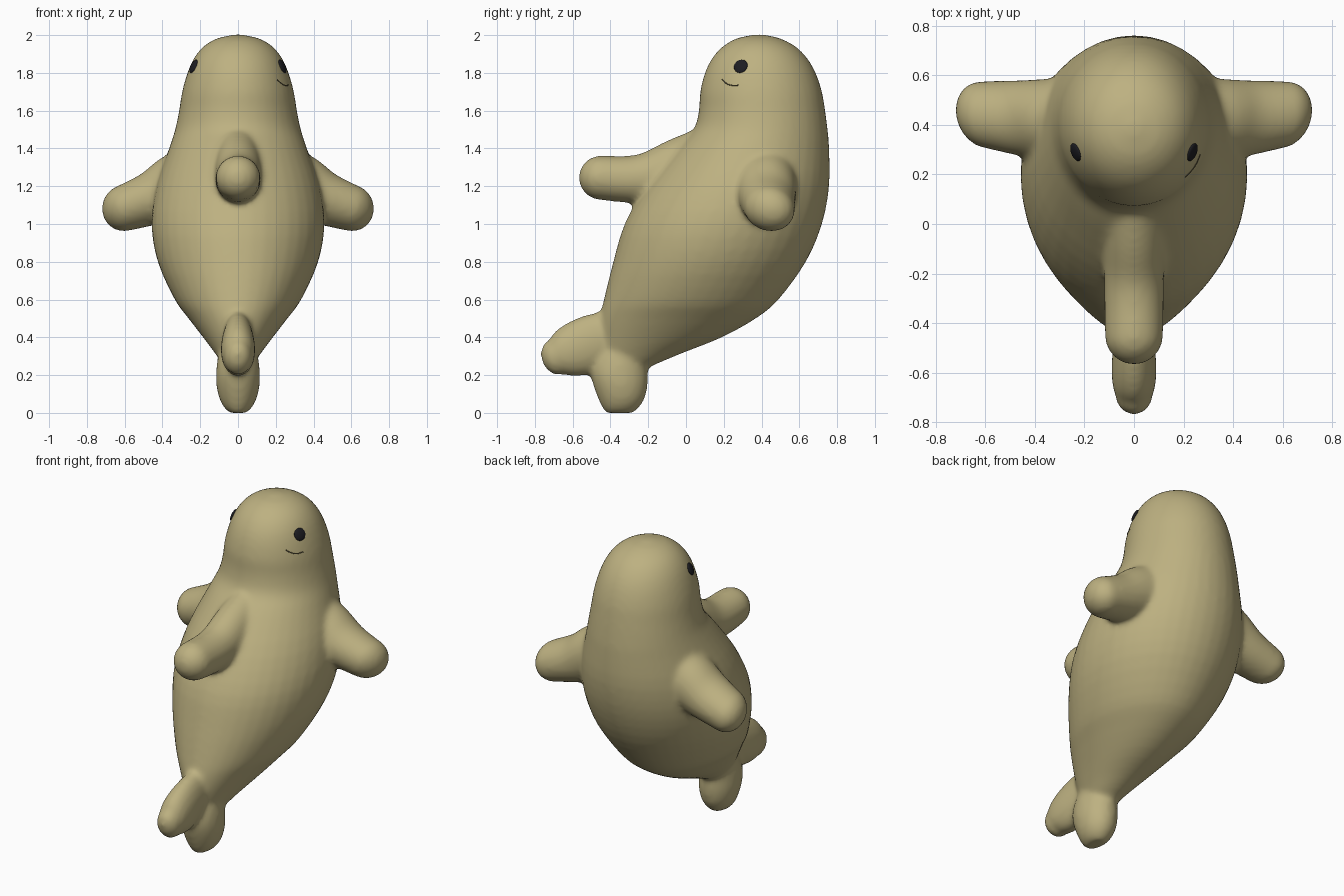
import bpy, bmesh, math
from mathutils import Vector

if "Cube" in bpy.data.objects:
    bpy.data.objects.remove(bpy.data.objects["Cube"])


def material(name, rgb):
    m = bpy.data.materials.new(name)
    m.diffuse_color = (*rgb, 1)
    m.use_nodes = True
    m.node_tree.nodes["Principled BSDF"].inputs["Base Color"].default_value = m.diffuse_color
    return m


SKIN = material("olive skin", (0.51, 0.44, 0.22))
BLACK = material("eye black", (0.012, 0.012, 0.016))
CREASE = material("dark olive crease", (0.12, 0.10, 0.05))


def catmull(a, b, c, d, t):
    return 0.5 * (2 * b + (c - a) * t + (2 * a - 5 * b + 4 * c - d) * t * t
                  + (3 * b - a - 3 * c + d) * t ** 3)


def loft(bm, rings, steps=3, sides=40):
    """Skin elliptical rings (centre, half axis u, half axis v), smoothed along the length."""
    rings = [[Vector(p) for p in r] for r in rings]
    n, fine = len(rings), []
    for i in range(n - 1):
        quad = [rings[max(0, min(n - 1, i + k))] for k in (-1, 0, 1, 2)]
        for s in range(steps):
            fine.append([catmull(*(q[j] for q in quad), s / steps) for j in range(3)])
    fine.append(rings[-1])
    loops = []
    for c, u, v in fine:
        loops.append([bm.verts.new(c + u * math.cos(a) + v * math.sin(a))
                      for a in (2 * math.pi * k / sides for k in range(sides))])
    for a, b in zip(loops, loops[1:]):
        for k in range(sides):
            j = (k + 1) % sides
            bm.faces.new((a[k], a[j], b[j], b[k]))
    bm.faces.new(loops[0][::-1])
    bm.faces.new(loops[-1])


def slices(rows):
    """Horizontal rings from (z, front y, back y, half width)."""
    return [((0, (f + b) / 2, z), (w, 0, 0), (0, (b - f) / 2, 0)) for z, f, b, w in rows]


def limb(stations, side):
    """Rings along a limb from (centre, half side, half thickness), with a round tip."""
    side = Vector(side)
    pts = [Vector(s[0]) for s in stations]
    rings = []
    for i, (c, a, b) in enumerate(stations):
        d = (pts[min(i + 1, len(pts) - 1)] - pts[max(i - 1, 0)]).normalized()
        rings.append((c, side * a, d.cross(side).normalized() * b))
    c, a, b = stations[-1]
    d = (pts[-1] - pts[-2]).normalized()
    up = d.cross(side).normalized()
    for ang in (18, 36, 54, 70, 82):
        s, k = math.sin(math.radians(ang)), math.cos(math.radians(ang))
        rings.append((pts[-1] + d * s * min(a, b), side * a * k, up * b * k))
    return rings


bm = bmesh.new()

# Torso and head
loft(bm, slices([
    (0.23, -0.40, -0.22, 0.05), (0.27, -0.43, -0.13, 0.09), (0.32, -0.45, -0.01, 0.125),
    (0.40, -0.46, 0.19, 0.185), (0.50, -0.455, 0.37, 0.262), (0.60, -0.435, 0.49, 0.335),
    (0.80, -0.385, 0.635, 0.425), (1.00, -0.325, 0.72, 0.458), (1.20, -0.21, 0.758, 0.432),
    (1.40, -0.05, 0.758, 0.365), (1.50, 0.04, 0.75, 0.333), (1.60, 0.068, 0.737, 0.312),
    (1.70, 0.075, 0.72, 0.296), (1.80, 0.10, 0.687, 0.268), (1.88, 0.14, 0.64, 0.232),
    (1.94, 0.195, 0.58, 0.183), (1.98, 0.262, 0.505, 0.118), (1.997, 0.33, 0.44, 0.05),
    (2.004, 0.375, 0.395, 0.01)]))

# Front flipper
loft(bm, limb([((0, 0.10, 1.34), 0.13, 0.17), ((0, -0.06, 1.29), 0.125, 0.155),
               ((0, -0.20, 1.245), 0.12, 0.135), ((0, -0.32, 1.237), 0.12, 0.123),
               ((0, -0.45, 1.245), 0.117, 0.117)], (1, 0, 0)))

# Side flippers
for s in (-1, 1):
    loft(bm, limb([((s * 0.22, 0.42, 1.23), 0.18, 0.20), ((s * 0.36, 0.42, 1.18), 0.172, 0.172),
                   ((s * 0.47, 0.427, 1.13), 0.16, 0.14), ((s * 0.60, 0.44, 1.085), 0.143, 0.122)],
                  (0, 0.93, -0.37 * 0.6)))

# Lower tail fluke, with a flat base
loft(bm, slices([
    (0.00, -0.425, -0.28, 0.045), (0.03, -0.445, -0.247, 0.075), (0.08, -0.467, -0.217, 0.10),
    (0.15, -0.492, -0.203, 0.115), (0.22, -0.505, -0.203, 0.115), (0.30, -0.48, -0.21, 0.105),
    (0.40, -0.44, -0.26, 0.07)]))

# Forward tail fluke
loft(bm, limb([((0, -0.33, 0.42), 0.07, 0.13), ((0, -0.45, 0.385), 0.08, 0.15),
               ((0, -0.56, 0.345), 0.09, 0.15), ((0, -0.64, 0.315), 0.088, 0.13),
               ((0, -0.69, 0.295), 0.075, 0.098)], (1, 0, 0)))

bmesh.ops.recalc_face_normals(bm, faces=bm.faces)
mesh = bpy.data.meshes.new("body")
bm.to_mesh(mesh)
bm.free()
mesh.materials.append(SKIN)
body = bpy.data.objects.new("body", mesh)
bpy.context.collection.objects.link(body)

# Fuse the parts into one soft skin
fuse = body.modifiers.new("fuse", 'REMESH')
fuse.mode = 'VOXEL'
fuse.voxel_size = 0.016
fuse.use_smooth_shade = True
soften = body.modifiers.new("soften", 'SMOOTH')
soften.factor = 0.5
soften.iterations = 8

bpy.context.view_layer.update()
skin = body.evaluated_get(bpy.context.evaluated_depsgraph_get())


def on_skin(s, y, z):
    """Point and normal on the side of the head."""
    hit, p, n, _ = skin.ray_cast(Vector((s * 1.5, y, z)), Vector((-s, 0, 0)))
    return p, n


# Eyes
for s, name in ((-1, "left_eye"), (1, "right_eye")):
    p, n = on_skin(s, 0.29, 1.835)
    bpy.ops.mesh.primitive_uv_sphere_add(segments=20, ring_count=10, radius=1, location=p)
    eye = bpy.context.object
    eye.name = name
    eye.scale = (0.038, 0.038, 0.012)
    eye.rotation_euler = n.to_track_quat('Z', 'Y').to_euler()
    eye.data.materials.append(BLACK)
    bpy.ops.object.shade_smooth()

# Small smile crease on one cheek
curve = bpy.data.curves.new("smile", 'CURVE')
curve.dimensions = '3D'
curve.bevel_depth = 0.003
curve.bevel_resolution = 1
path = [(0.19, 1.765), (0.205, 1.75), (0.225, 1.738), (0.25, 1.733), (0.28, 1.735)]
line = curve.splines.new('POLY')
line.points.add(len(path) - 1)
for pt, (y, z) in zip(line.points, path):
    pt.co = (*on_skin(1, y, z)[0], 1)
curve.materials.append(CREASE)
bpy.context.collection.objects.link(bpy.data.objects.new("smile", curve))
